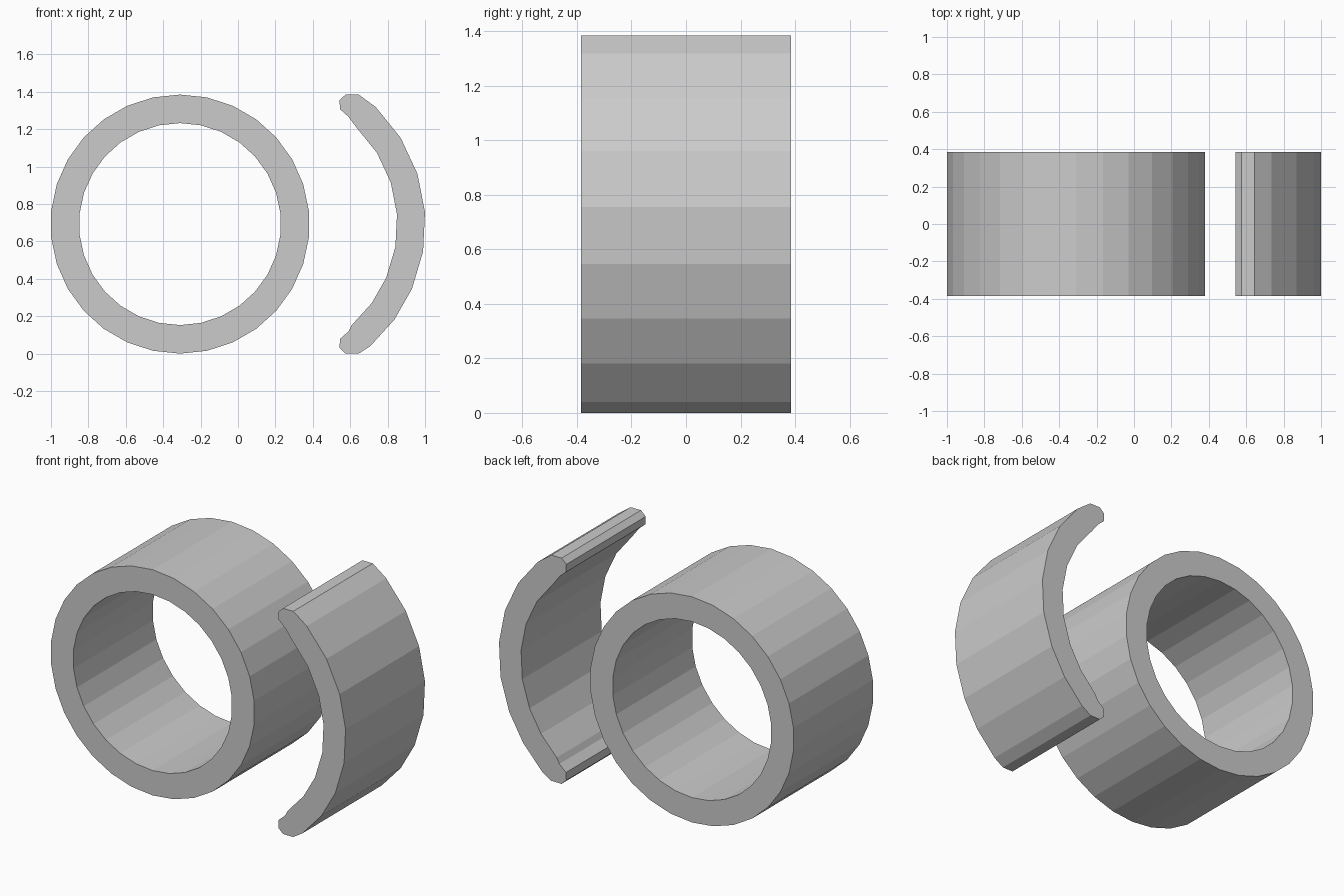
import bpy, bmesh
from math import sin, cos, tau, radians

cube = bpy.data.objects.get("Cube")
if cube:
    bpy.data.objects.remove(cube, do_unlink=True)

HALF_DEPTH = 0.385
MID_Z = 0.6925

grey = bpy.data.materials.new("light_grey")
grey.use_nodes = True
grey.diffuse_color = (0.6, 0.6, 0.6, 1)
grey.node_tree.nodes["Principled BSDF"].inputs["Base Color"].default_value = grey.diffuse_color


def polar(cx, radius, angle):
    return cx + radius * cos(angle), MID_Z + radius * sin(angle)


def extrude_profile(name, points, faces):
    """Extrude flat faces in the XZ plane through the full depth."""
    bm = bmesh.new()
    verts = [bm.verts.new((x, -HALF_DEPTH, z)) for x, z in points]
    flat = [bm.faces.new([verts[i] for i in f]) for f in faces]
    result = bmesh.ops.extrude_face_region(bm, geom=flat, use_keep_orig=True)
    moved = [v for v in result["geom"] if isinstance(v, bmesh.types.BMVert)]
    bmesh.ops.translate(bm, verts=moved, vec=(0, 2 * HALF_DEPTH, 0))
    bmesh.ops.recalc_face_normals(bm, faces=bm.faces)
    mesh = bpy.data.meshes.new(name)
    bm.to_mesh(mesh)
    bm.free()
    mesh.materials.append(grey)
    obj = bpy.data.objects.new(name, mesh)
    bpy.context.collection.objects.link(obj)
    return obj


# Closed ring: outer and inner loops joined by quads, a corner at the top
sides = 30
angles = [tau / 4 + tau * i / sides for i in range(sides)]
ring_points = [polar(-0.31, r, a) for r in (0.6925, 0.54) for a in angles]
ring_faces = [(i, (i + 1) % sides, sides + (i + 1) % sides, sides + i)
              for i in range(sides)]
extrude_profile("ring", ring_points, ring_faces)

# Curved shell: two arcs closed by rounded ends
arc_angles = [radians(a) for a in (46, 32, 18, 4.2, -9.7, -23.5, -36, -48.6)]
outer = [polar(0.132, 0.87, a) for a in arc_angles]
inner = [polar(0.132, 0.72, a) for a in arc_angles]
top_end = [(0.59, 1.267), (0.545, 1.307), (0.543, 1.355),
           (0.575, 1.385), (0.645, 1.385)]
bottom_end = [(x, 2 * MID_Z - z) for x, z in reversed(top_end)]
shell = outer + bottom_end + inner[::-1] + top_end
extrude_profile("curved_shell", shell, [range(len(shell))])
